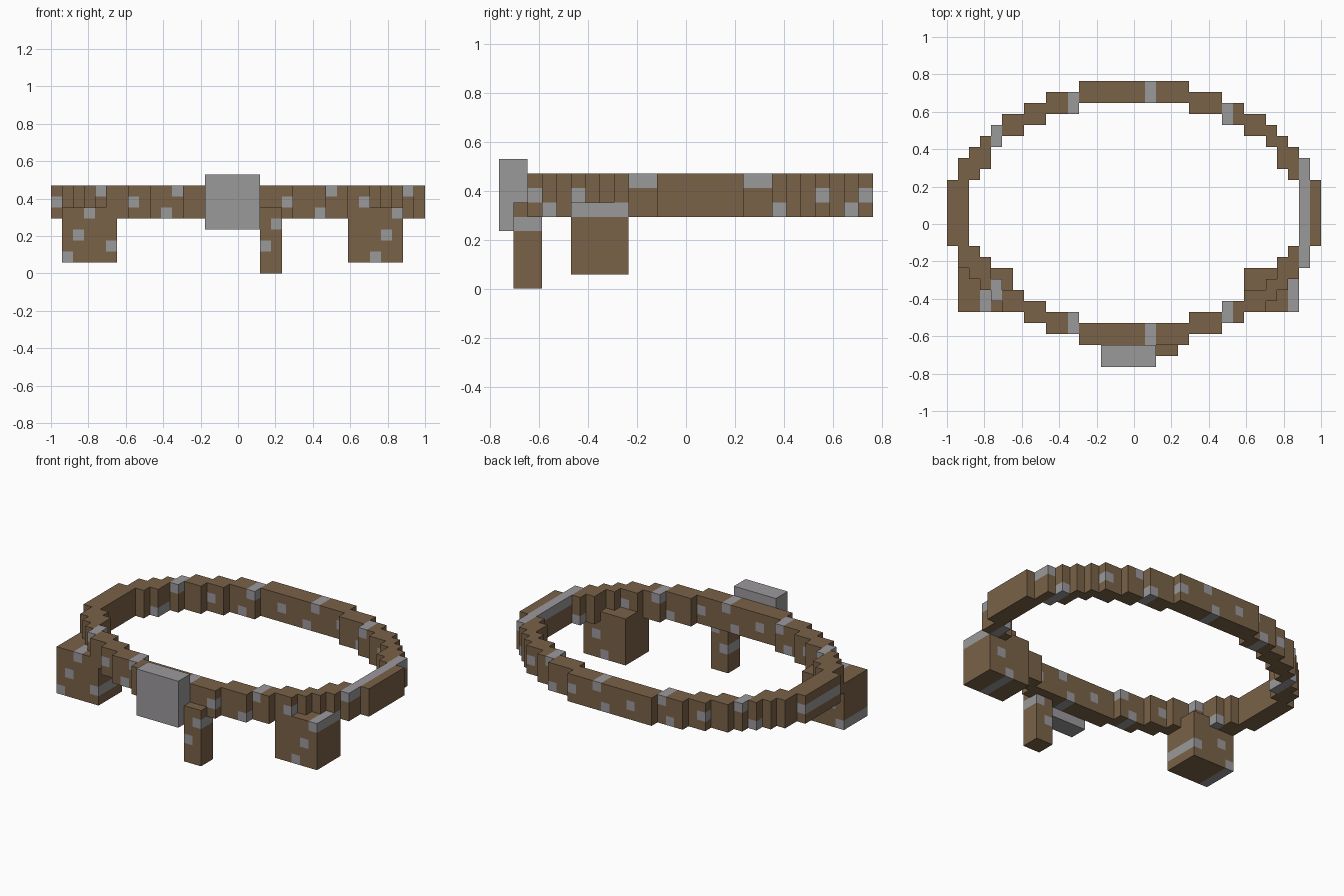
import bpy, bmesh
from mathutils import Vector

if "Cube" in bpy.data.objects:
    bpy.data.objects.remove(bpy.data.objects["Cube"])

U = 1 / 17  # one block


def material(name, rgb):
    m = bpy.data.materials.new(name)
    m.diffuse_color = (*rgb, 1)
    m.use_nodes = True
    m.node_tree.nodes["Principled BSDF"].inputs["Base Color"].default_value = m.diffuse_color
    return m


leather = material("brown leather", (0.195, 0.122, 0.065))
metal = material("grey metal", (0.33, 0.32, 0.33))


def studded(x, z):
    """Diagonal stud pattern, carried through the depth of the belt."""
    return (x + 3 * z) % 7 == 1 and (x, z) != (10, 4)


def block(x0, x1, y0, y1, z0, z1):
    return {(x, y, z) for x in range(x0, x1) for y in range(y0, y1) for z in range(z0, z1)}


# normal, then four corners of each side of a unit cell
SIDES = [
    ((1, 0, 0), ((1, 0, 0), (1, 1, 0), (1, 1, 1), (1, 0, 1))),
    ((-1, 0, 0), ((0, 0, 0), (0, 0, 1), (0, 1, 1), (0, 1, 0))),
    ((0, 1, 0), ((0, 1, 0), (0, 1, 1), (1, 1, 1), (1, 1, 0))),
    ((0, -1, 0), ((0, 0, 0), (1, 0, 0), (1, 0, 1), (0, 0, 1))),
    ((0, 0, 1), ((0, 0, 1), (1, 0, 1), (1, 1, 1), (0, 1, 1))),
    ((0, 0, -1), ((0, 0, 0), (0, 1, 0), (1, 1, 0), (1, 0, 0))),
]


def build(name, cells, mats):
    """Make the outer skin of a set of cells, two-tone if two materials are given."""
    bm = bmesh.new()
    for c in sorted(cells):
        for n, corners in SIDES:
            if tuple(a + b for a, b in zip(c, n)) in cells:
                continue
            f = bm.faces.new([bm.verts.new((Vector(c) + Vector(k)) * U) for k in corners])
            f.material_index = int(len(mats) > 1 and studded(c[0], c[2]))
    bmesh.ops.remove_doubles(bm, verts=bm.verts, dist=0.001)
    bmesh.ops.dissolve_limit(bm, angle_limit=0.01, verts=bm.verts, edges=bm.edges,
                             delimit={'MATERIAL'})
    me = bpy.data.meshes.new(name)
    bm.to_mesh(me)
    bm.free()
    for m in mats:
        me.materials.append(m)
    bpy.context.collection.objects.link(bpy.data.objects.new(name, me))


# Belt loop: one stepped quarter as (x0, x1, y0, y1), mirrored in x and about y = 1
QUARTER = [(0, 5, 11, 13), (5, 8, 10, 12), (8, 10, 9, 11), (10, 12, 8, 10), (12, 13, 7, 9),
           (13, 14, 5, 8), (14, 15, 4, 7), (15, 16, 1, 6), (16, 17, 1, 4)]
belt = set()
for x0, x1, y0, y1 in QUARTER:
    for xa, xb in ((x0, x1), (-x1, -x0)):
        for ya, yb in ((y0, y1), (2 - y1, 2 - y0)):
            belt |= block(xa, xb, ya, yb, 5, 8)
build("belt_loop", belt, [leather, metal])

# Pouches on both hips, hanging strap end and plain buckle
build("left_pouch", block(-16, -11, -8, -4, 1, 6), [leather, metal])
build("right_pouch", block(10, 15, -8, -4, 1, 6), [leather, metal])
build("strap_end", block(2, 4, -12, -10, 0, 6), [leather, metal])
build("buckle", block(-3, 2, -13, -11, 4, 9), [metal])
